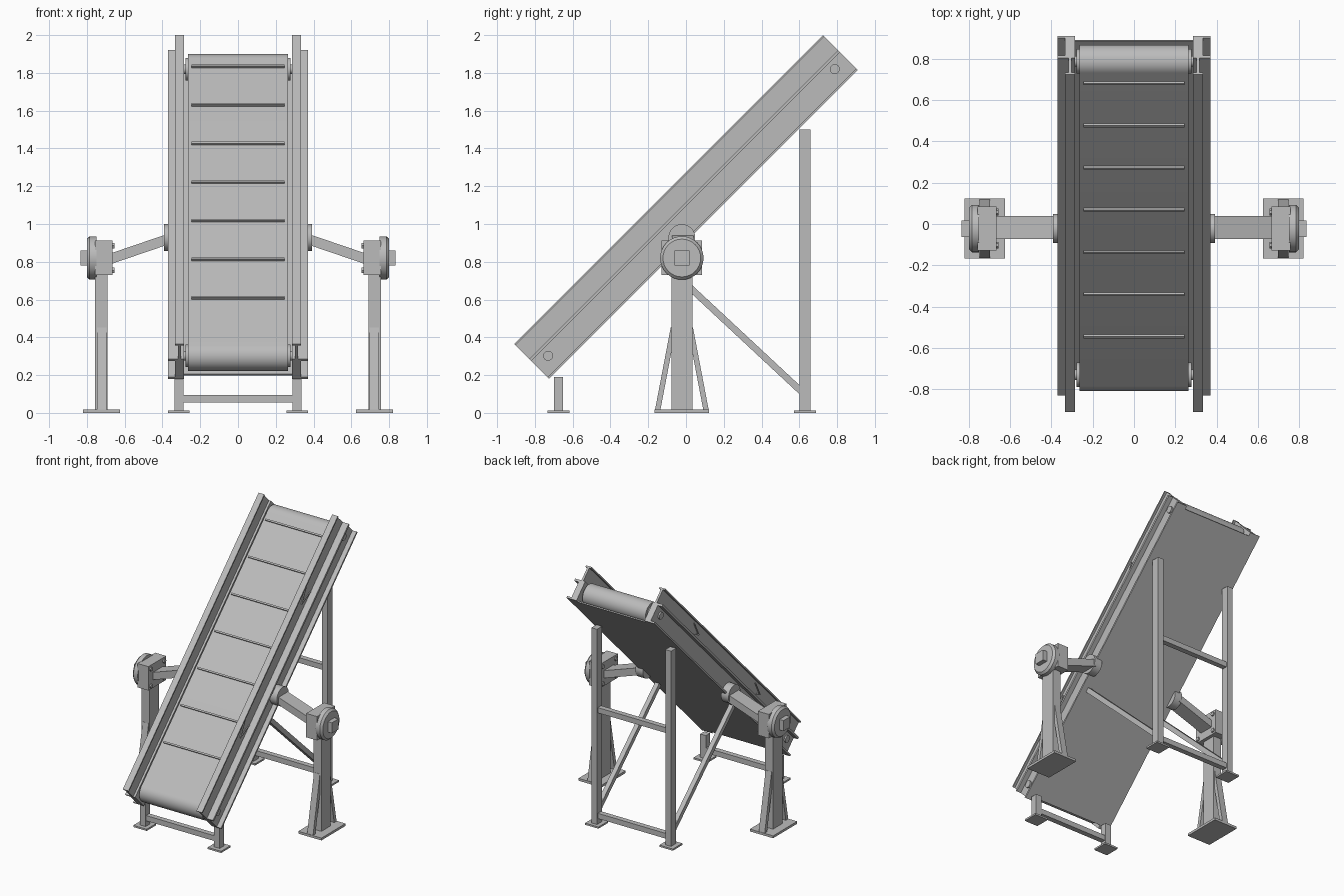
import bpy, bmesh, math
from mathutils import Matrix, Vector

cube = bpy.data.objects.get("Cube")
if cube:
    bpy.data.objects.remove(cube, do_unlink=True)

steel = bpy.data.materials.new("plain_grey")
steel.use_nodes = True
GREY = (0.5, 0.5, 0.5, 1)
steel.diffuse_color = GREY
steel.node_tree.nodes["Principled BSDF"].inputs["Base Color"].default_value = GREY

WORLD = Matrix.Identity(4)
# Conveyor frame: local y runs uphill, local z is the belt normal
TILT = Matrix.Translation((0, 0, 1.09)) @ Matrix.Rotation(math.radians(45), 4, 'X')
HALF = 1.156          # half length of the rails
DEEP = 0.131          # half depth of the rails


def finish(bm, name, frame, smooth=False):
    bmesh.ops.recalc_face_normals(bm, faces=bm.faces)
    mesh = bpy.data.meshes.new(name)
    bm.to_mesh(mesh)
    bm.free()
    mesh.materials.append(steel)
    if smooth:
        for p in mesh.polygons:
            p.use_smooth = True
        mesh.set_sharp_from_angle(angle=math.radians(35))
    ob = bpy.data.objects.new(name, mesh)
    ob.matrix_world = frame
    bpy.context.collection.objects.link(ob)
    return ob


def box(name, x, y, z, frame=WORLD):
    """Box from (min, max) pairs."""
    bm = bmesh.new()
    bmesh.ops.create_cube(bm, size=1)
    for v in bm.verts:
        v.co = [(a + b) / 2 + c * abs(b - a) for (a, b), c in zip((x, y, z), v.co)]
    return finish(bm, name, frame)


def bar(name, start, end, side, wide, thick, frame=WORLD):
    """Rectangular bar between two points; wide is measured along side."""
    a, b = Vector(start), Vector(end)
    d = (b - a).normalized()
    s = Vector(side)
    m = Matrix((s, d.cross(s), d)).transposed().to_4x4()
    bm = bmesh.new()
    bmesh.ops.create_cube(bm, size=1)
    bmesh.ops.scale(bm, vec=(wide, thick, (b - a).length), verts=bm.verts)
    bmesh.ops.transform(bm, matrix=Matrix.Translation((a + b) / 2) @ m, verts=bm.verts)
    return finish(bm, name, frame)


def disc(name, x0, x1, y, z, r, frame=WORLD, sides=32, r2=None):
    """Cylinder along x."""
    bm = bmesh.new()
    bmesh.ops.create_cone(bm, cap_ends=True, segments=sides, radius1=r,
                          radius2=r if r2 is None else r2, depth=abs(x1 - x0))
    turn = Matrix.Rotation(math.copysign(math.pi / 2, x1 - x0), 4, 'Y')
    bmesh.ops.transform(bm, matrix=Matrix.Translation(((x0 + x1) / 2, y, z)) @ turn,
                        verts=bm.verts)
    return finish(bm, name, frame, True)


def prism(name, points, x0, x1, frame, smooth=False):
    """Outline in local y, z extruded along x."""
    bm = bmesh.new()
    face = bm.faces.new([bm.verts.new((x0, y, z)) for y, z in points])
    geo = bmesh.ops.extrude_face_region(bm, geom=[face])["geom"]
    bmesh.ops.translate(bm, vec=(x1 - x0, 0, 0),
                        verts=[g for g in geo if isinstance(g, bmesh.types.BMVert)])
    return finish(bm, name, frame, smooth)


# Belt loop with rounded ends, and its cleats
ROLL, AXLE, R = 1.073, -0.041, 0.08
STEPS = 20
loop = []
for end in (1, -1):
    for i in range(STEPS + 1):
        a = math.pi * (0.5 - i / STEPS)
        loop.append((end * (ROLL + R * math.cos(a)), AXLE + end * R * math.sin(a)))
prism("belt", loop, -0.265, 0.265, TILT, True)
for i in range(7):
    u = -0.725 + i * 0.289
    box("belt_cleat", (-0.245, 0.245), (u - 0.006, u + 0.006), (0.03, 0.052), TILT)

# Pan under the belt
box("bottom_pan", (-0.29, 0.29), (-1.13, 1.13), (-DEEP, -0.122), TILT)

for s in (1, -1):
    side = "left" if s > 0 else "right"

    def span(a, b):
        return tuple(sorted((s * a, s * b)))

    # Rail: top flange, webs, shelf and bottom flange
    for part, x, z in (("top_flange", (0.286, 0.334), (0.12, DEEP)),
                       ("upper_web", (0.302, 0.318), (0.018, 0.12)),
                       ("shelf", (0.286, 0.37), (0.002, 0.018)),
                       ("lower_web", (0.286, 0.334), (-0.118, 0.002)),
                       ("bottom_flange", (0.286, 0.37), (-DEEP, -0.118))):
        box(f"{side}_rail_{part}", span(*x), (-HALF, HALF), z, TILT)

    # Chevron marks on the outside of the rail
    for tip in (-0.546, 0.495):
        for dz in (0.039, -0.039):
            bar(f"{side}_chevron", (s * 0.32, tip, 0.064),
                (s * 0.32, tip + 0.118, 0.064 + dz), (1, 0, 0), 0.008, 0.008, TILT)

    # Roller shafts and bearings
    for end in (1, -1):
        disc(f"{side}_roller_shaft", s * 0.25, s * 0.345, end * ROLL, AXLE, 0.026, TILT, 16)
        disc(f"{side}_roller_bearing", s * 0.265, s * 0.279, end * ROLL, AXLE, 0.06, TILT, 24)

    # Short front leg and tall rear leg with foot plates
    for part, y, top in (("front", -0.675, 0.19), ("rear", 0.63, 1.5)):
        w = 0.025 if part == "front" else 0.03
        box(f"{side}_{part}_leg", span(0.288, 0.336), (y - w, y + w), (0.01, top))
        box(f"{side}_{part}_foot", span(0.257, 0.37), (y - 0.057, y + 0.057), (0, 0.013))
    bar(f"{side}_diagonal_brace", (s * 0.312, -0.11, 0.785), (s * 0.312, 0.62, 0.105),
        (1, 0, 0), 0.035, 0.035)

    # Side post with base plate and slanted struts
    Y, HUB = -0.022, 0.82
    box(f"{side}_post_base", span(0.625, 0.82), (Y - 0.145, Y + 0.145), (0, 0.018))
    box(f"{side}_post", span(0.69, 0.757), (Y - 0.056, Y + 0.056), (0.015, 0.76))
    for d in (1, -1):
        bar(f"{side}_post_strut", (s * 0.722, Y + d * 0.128, 0.015),
            (s * 0.722, Y + d * 0.045, 0.45), (1, 0, 0), 0.05, 0.028)

    # Pivot head: block, round cover, square shaft end and bolts
    box(f"{side}_pivot_block", span(0.665, 0.757), (Y - 0.107, Y + 0.107), (0.73, 0.912))
    disc(f"{side}_pivot_cover", s * 0.75, s * 0.785, Y, HUB, 0.115)
    disc(f"{side}_pivot_cover_rim", s * 0.785, s * 0.8, Y, HUB, 0.115, r2=0.1)
    box(f"{side}_pivot_shaft", span(0.79, 0.835), (Y - 0.04, Y + 0.04), (HUB - 0.04, HUB + 0.04))
    for dy in (-0.08, 0.08):
        for dz in (-0.065, 0.065):
            disc(f"{side}_pivot_bolt", s * 0.67, s * 0.655, Y + dy, HUB + dz, 0.016, sides=6)

    # Sloping arm and the round mount on the rail
    bar(f"{side}_arm", (s * 0.68, Y + 0.005, 0.814), (s * 0.375, Y + 0.005, 0.918),
        (0, 1, 0), 0.112, 0.054)
    disc(f"{side}_arm_mount", s * 0.33, s * 0.393, Y, 0.928, 0.071)

# Cross bars between the legs
for name, y, z in (("front_cross_bar", -0.675, 0.075), ("rear_low_cross_bar", 0.63, 0.075),
                   ("rear_high_cross_bar", 0.63, 0.88)):
    box(name, (-0.3, 0.3), (y - 0.02, y + 0.02), (z - 0.02, z + 0.02))
